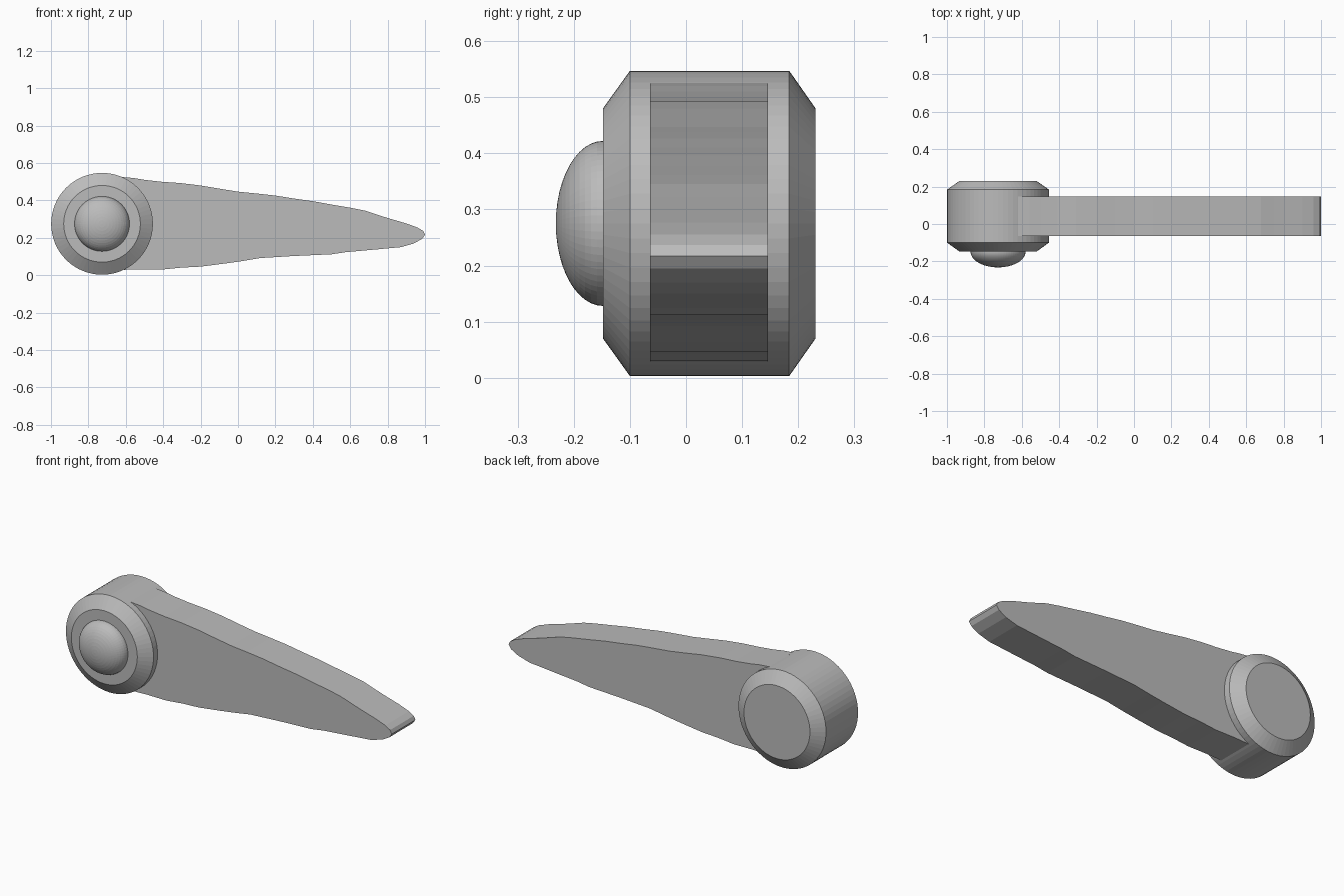
import bpy, bmesh, math

old = bpy.data.objects.get("Cube")
if old:
    bpy.data.objects.remove(old, do_unlink=True)

grey = bpy.data.materials.new("plain_grey")
grey.use_nodes = True
colour = (0.5, 0.5, 0.5, 1)
grey.diffuse_color = colour
grey.node_tree.nodes["Principled BSDF"].inputs["Base Color"].default_value = colour

AXIS_X, AXIS_Z = -0.727, 0.275
SIDES = 64


def finish(name, bm):
    bmesh.ops.recalc_face_normals(bm, faces=bm.faces)
    mesh = bpy.data.meshes.new(name)
    bm.to_mesh(mesh)
    bm.free()
    mesh.materials.append(grey)
    obj = bpy.data.objects.new(name, mesh)
    bpy.context.collection.objects.link(obj)
    return obj


def lathe(name, profile):
    """Spin (radius, y) points around the hub axis and cap open ends."""
    bm = bmesh.new()
    verts = [bm.verts.new((AXIS_X + r, y, AXIS_Z)) for r, y in profile]
    edges = [bm.edges.new(pair) for pair in zip(verts, verts[1:])]
    bmesh.ops.spin(bm, geom=verts + edges, cent=(AXIS_X, 0, AXIS_Z),
                   axis=(0, 1, 0), angle=math.tau, steps=SIDES)
    bmesh.ops.remove_doubles(bm, verts=bm.verts, dist=0.0005)
    bmesh.ops.holes_fill(bm, edges=[e for e in bm.edges if e.is_boundary], sides=0)
    return finish(name, bm)


# Chamfered round hub
lathe("hub", [(0.205, -0.148), (0.272, -0.1), (0.272, 0.184), (0.205, 0.231)])

# Flattened dome on the front of the hub
steps = 12
lathe("front_dome", [(0.147 * math.cos(a), -0.148 - 0.084 * math.sin(a))
                     for a in (i * math.pi / 2 / steps for i in range(steps + 1))])

# Tapering blade with slightly wavy edges
upper = [(-0.62, 0.525), (-0.56, 0.52), (-0.5, 0.51), (-0.41, 0.5), (-0.31, 0.493),
         (-0.2, 0.48), (-0.1, 0.463), (0, 0.447), (0.1, 0.437), (0.2, 0.426),
         (0.3, 0.41), (0.4, 0.396), (0.5, 0.378), (0.6, 0.361), (0.68, 0.345),
         (0.75, 0.322), (0.81, 0.303), (0.9, 0.277), (0.96, 0.255), (0.99, 0.237)]
lower = [(1, 0.217), (0.985, 0.195), (0.94, 0.17), (0.87, 0.15), (0.75, 0.139),
         (0.65, 0.13), (0.58, 0.124), (0.5, 0.112), (0.3, 0.103), (0.12, 0.092),
         (0.03, 0.077), (-0.06, 0.064), (-0.2, 0.046), (-0.3, 0.041),
         (-0.4, 0.031), (-0.52, 0.032), (-0.61, 0.029)]
bm = bmesh.new()
face = bm.faces.new([bm.verts.new((x, -0.064, z)) for x, z in upper + lower])
side = bmesh.ops.extrude_face_region(bm, geom=[face], use_keep_orig=True)
bmesh.ops.translate(bm, vec=(0, 0.21, 0),
                    verts=[g for g in side["geom"] if isinstance(g, bmesh.types.BMVert)])
finish("blade", bm)
